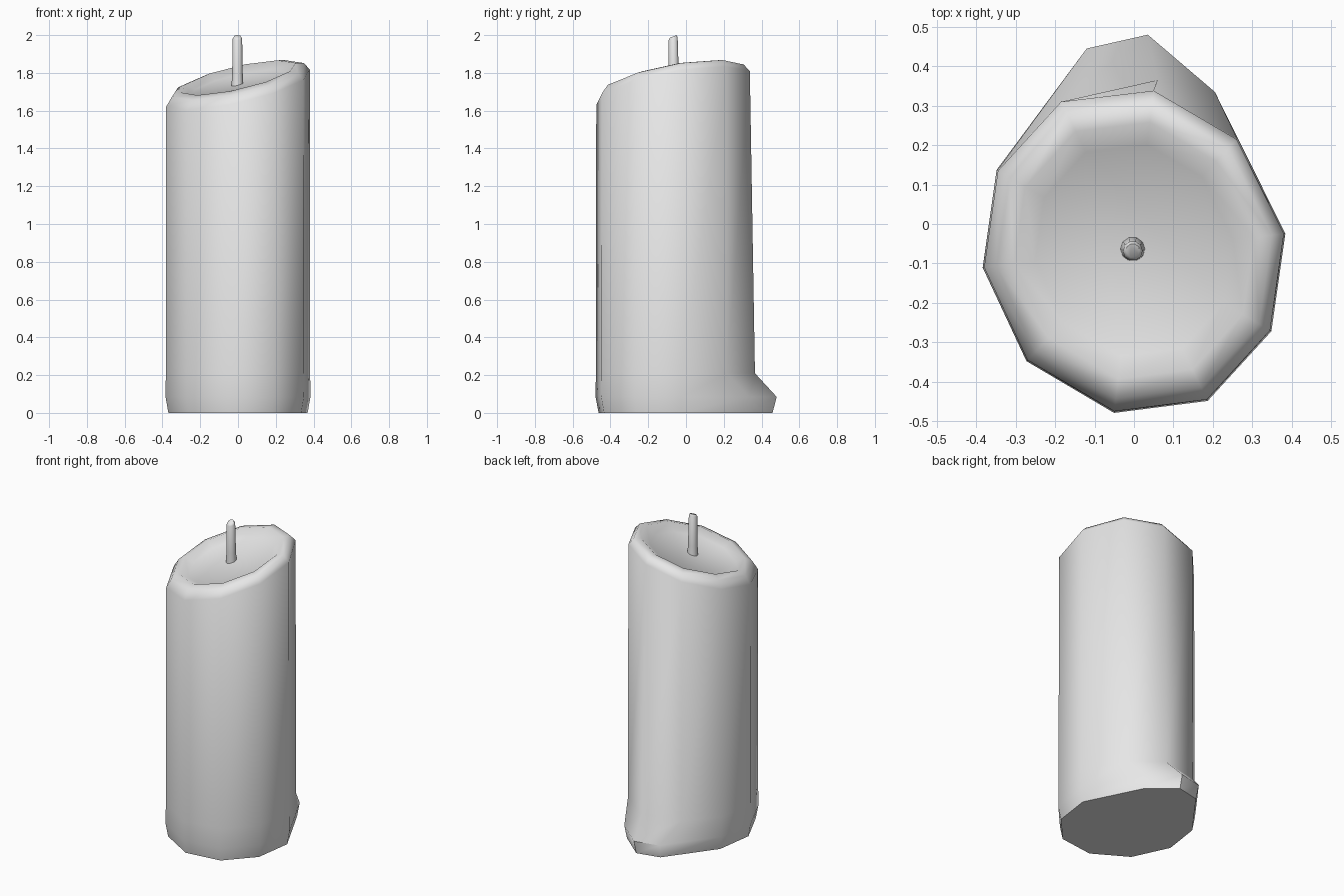
import bpy, bmesh, math
from mathutils import Vector

if "Cube" in bpy.data.objects:
    bpy.data.objects.remove(bpy.data.objects["Cube"])

wax = bpy.data.materials.new("pale_grey_wax")
wax.use_nodes = True
wax.diffuse_color = (0.8, 0.8, 0.8, 1)
wax.node_tree.nodes["Principled BSDF"].inputs["Base Color"].default_value = (0.8, 0.8, 0.8, 1)

CENTRE = Vector((0, -0.065))
# uneven ten-sided outline, anticlockwise from the left
OUTLINE = [Vector(p) for p in (
    (0.38, -0.025), (0.26, 0.215), (0.05, 0.338), (-0.185, 0.31), (-0.345, 0.135),
    (-0.38, -0.11), (-0.27, -0.345), (-0.05, -0.475), (0.185, -0.445), (0.345, -0.27))]


def scaled(points, s):
    return [CENTRE + (p - CENTRE) * s for p in points]


def tilted(points, height):
    """Lift an outline on to the slanted top plane."""
    return [Vector((p.x, p.y, height + 0.235 * p.x + 0.19 * (p.y - CENTRE.y))) for p in points]


def level(points, z):
    return [Vector((p.x, p.y, z)) for p in points]


def loft(name, rings, angle):
    """Skin a stack of rings, close both ends and shade smooth."""
    bm = bmesh.new()
    loops = [[bm.verts.new(v) for v in ring] for ring in rings]
    n = len(loops[0])
    for low, high in zip(loops, loops[1:]):
        for i in range(n):
            j = (i + 1) % n
            bm.faces.new((low[i], low[j], high[j], high[i]))
    bm.faces.new(loops[0][::-1])
    bm.faces.new(loops[-1])
    mesh = bpy.data.meshes.new(name)
    bm.to_mesh(mesh)
    bm.free()
    mesh.materials.append(wax)
    obj = bpy.data.objects.new(name, mesh)
    bpy.context.collection.objects.link(obj)
    bpy.ops.object.select_all(action="DESELECT")
    obj.select_set(True)
    bpy.context.view_layer.objects.active = obj
    bpy.ops.object.shade_smooth_by_angle(angle=math.radians(angle))
    return obj


# Candle body with a pooled drip at the back of the foot
foot = scaled(OUTLINE, 1.01)
foot[1:4] = [Vector(p) for p in ((0.205, 0.335), (0.035, 0.48), (-0.12, 0.445))]
neck = scaled(OUTLINE, 1.005)
neck[2] = Vector((0.06, 0.365))
loft("candle_body", [
    level(scaled(foot, 0.96), 0),
    level(foot, 0.085),
    level(neck, 0.21),
    tilted(OUTLINE, 1.72),
    tilted(scaled(OUTLINE, 0.92), 1.763),
    tilted(scaled(OUTLINE, 0.8), 1.775),
    tilted(scaled(OUTLINE, 0.66), 1.74),
], 50)

# Wick with a slanted tip
def wick_ring(radius, y, z, slope=0):
    ring = []
    for i in range(10):
        a = math.tau * i / 10
        ring.append(Vector((-0.003 + radius * math.cos(a), y + radius * math.sin(a),
                            z + slope * math.sin(a))))
    return ring


loft("wick", [
    wick_ring(0.032, -0.063, 1.72),
    wick_ring(0.028, -0.065, 1.80),
    wick_ring(0.025, -0.068, 1.981, 0.008),
    wick_ring(0.018, -0.068, 1.993, 0.007),
], 60)
